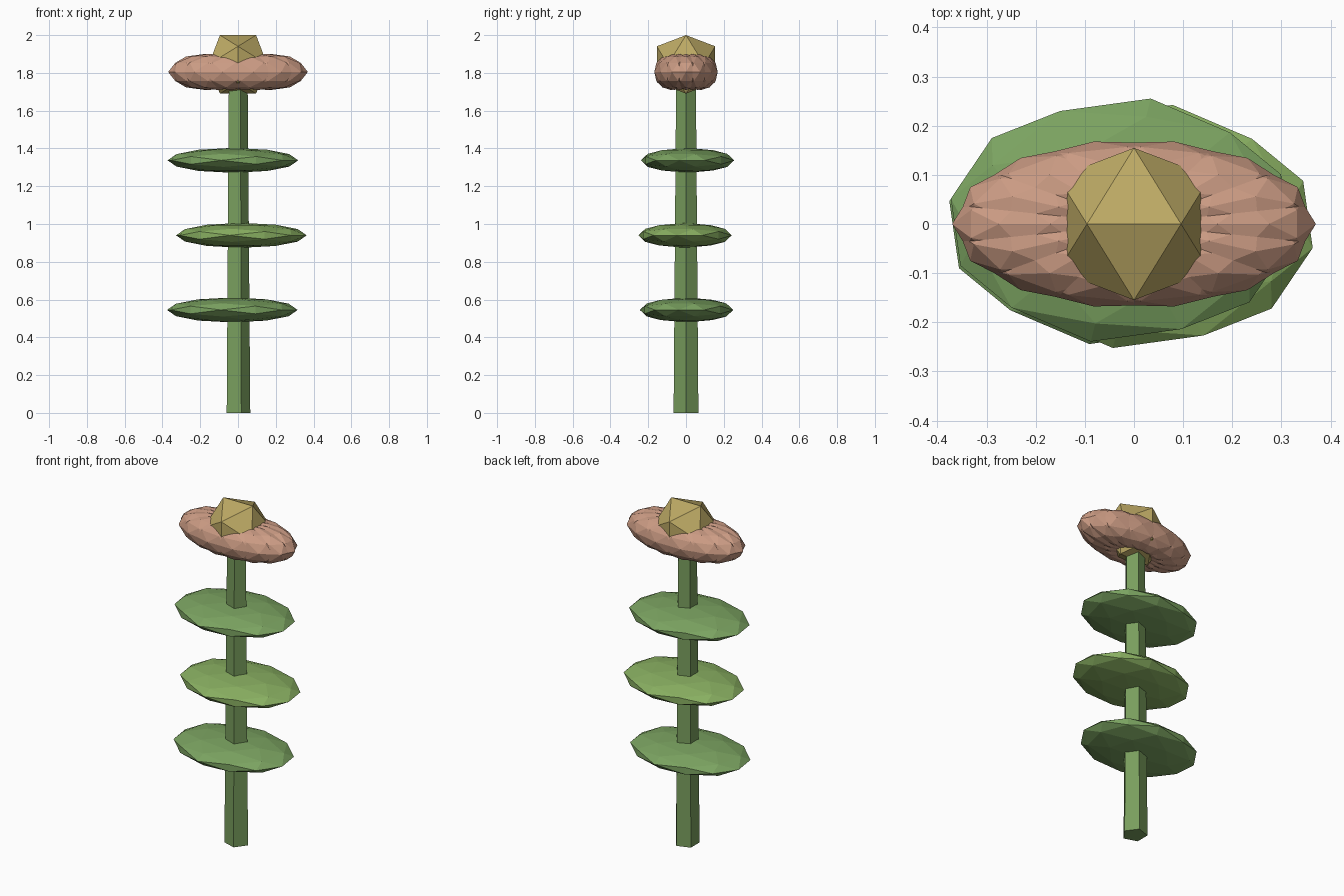
import bpy, bmesh, math
from mathutils import Matrix

if "Cube" in bpy.data.objects:
    bpy.data.objects.remove(bpy.data.objects["Cube"])


def material(name, rgb):
    m = bpy.data.materials.new(name)
    m.diffuse_color = (*rgb, 1)
    m.use_nodes = True
    m.node_tree.nodes["Principled BSDF"].inputs["Base Color"].default_value = m.diffuse_color
    return m


GREEN = material("stem_green", (0.19, 0.34, 0.11))
LEAF = material("leaf_green", (0.20, 0.37, 0.12))
LIGHT = material("light_leaf_green", (0.25, 0.43, 0.12))
PETAL = material("petal_pink_brown", (0.60, 0.33, 0.23))
GOLD = material("center_gold", (0.51, 0.40, 0.13))


def finish(bm, name, mat):
    bmesh.ops.recalc_face_normals(bm, faces=bm.faces)
    me = bpy.data.meshes.new(name)
    bm.to_mesh(me)
    bm.free()
    me.materials.append(mat)
    ob = bpy.data.objects.new(name, me)
    bpy.context.collection.objects.link(ob)
    return ob


def ico(name, mat, center, size, turn=0, detail=1):
    # Icosphere with an edge on top, turned about z, then squashed
    bm = bmesh.new()
    edge_up = Matrix.Rotation(-math.atan(2) / 2, 4, 'Y')
    mtx = (Matrix.Translation(center) @ Matrix.Diagonal((*size, 1))
           @ Matrix.Rotation(turn, 4, 'Z') @ edge_up)
    bmesh.ops.create_icosphere(bm, subdivisions=detail, radius=1)
    bmesh.ops.transform(bm, matrix=mtx, verts=bm.verts)
    return finish(bm, name, mat)


# Tapered five-sided stem
bm = bmesh.new()
bmesh.ops.create_cone(bm, cap_ends=True, segments=5, radius1=0.069, radius2=0.055, depth=1.76)
# Put one corner on +x
v = max((p for p in bm.verts if p.co.z < 0), key=lambda p: p.co.x)
turn = -math.atan2(v.co.y, v.co.x)
bmesh.ops.transform(bm, verts=bm.verts,
                    matrix=Matrix.Translation((-0.004, 0, 0.88)) @ Matrix.Rotation(turn, 4, 'Z'))
finish(bm, "stem", GREEN)

# Three flattened leaves
for i, (x, y, z, mat) in enumerate([(-0.03, 0.003, 0.545, LEAF),
                                    (0.018, -0.005, 0.94, LIGHT),
                                    (-0.027, 0.008, 1.337, LEAF)]):
    ico(f"leaf_{i + 1}", mat, (x, y, z), (0.351, 0.251, 0.066), math.radians(-10), 2)

# Overlapping ring of petals
N = 14
for i in range(N):
    a = 2 * math.pi * i / N
    ico(f"petal_{i + 1}", PETAL, (0.17 * math.cos(a), 0.08 * math.sin(a), 1.805),
        (0.20, 0.092, 0.096), a, 2)

# Faceted flower centre
ico("flower_center", GOLD, (0, 0, 1.845), (0.182, 0.182, 0.182))
